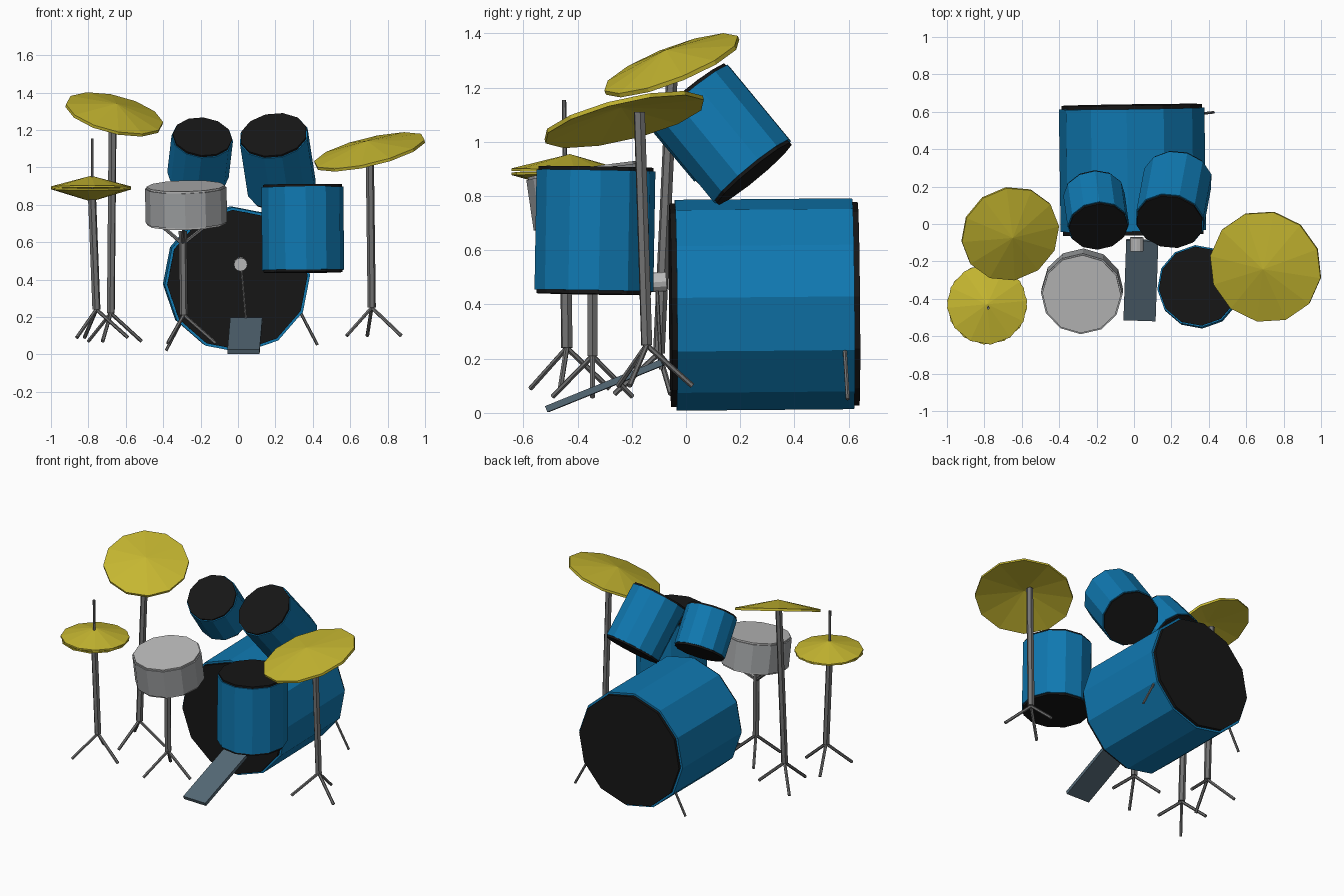
import bpy, bmesh
from math import sin, cos, radians
from mathutils import Vector, Matrix

if "Cube" in bpy.data.objects:
    bpy.data.objects.remove(bpy.data.objects["Cube"])


def material(name, rgb):
    m = bpy.data.materials.new(name)
    m.diffuse_color = (*rgb, 1)
    m.use_nodes = True
    m.node_tree.nodes["Principled BSDF"].inputs["Base Color"].default_value = m.diffuse_color
    return m


BLUE = material("blue_shell", (0.005, 0.19, 0.44))
BLACK = material("black_head", (0.008, 0.008, 0.008))
BRASS = material("brass", (0.56, 0.47, 0.03))
STEEL = material("steel", (0.17, 0.17, 0.17))
SLATE = material("slate", (0.09, 0.14, 0.18))
SILVER = material("silver", (0.36, 0.37, 0.38))
SKIN = material("skin", (0.5, 0.5, 0.5))


def finish(name, bm, mat, matrix=Matrix()):
    bmesh.ops.recalc_face_normals(bm, faces=bm.faces)
    me = bpy.data.meshes.new(name)
    bm.to_mesh(me)
    bm.free()
    me.materials.append(mat)
    ob = bpy.data.objects.new(name, me)
    ob.matrix_world = matrix
    bpy.context.collection.objects.link(ob)
    return ob


def aim(origin, direction, roll=0):
    q = Vector(direction).to_track_quat('Z', 'Y')
    return (Matrix.Translation(origin) @ q.to_matrix().to_4x4()
            @ Matrix.Rotation(radians(roll), 4, 'Z'))


def tube(name, a, b, r, mat, sides=12, roll=0):
    a, b = Vector(a), Vector(b)
    bm = bmesh.new()
    bmesh.ops.create_cone(bm, cap_ends=True, segments=sides, radius1=r,
                          radius2=r, depth=(b - a).length)
    return finish(name, bm, mat, aim((a + b) / 2, b - a, roll))


def drum(name, a, b, r, shell=BLUE, skin=BLACK, lip=0.02, roll=0):
    # shell with a slightly smaller head standing proud at each end
    a, b = Vector(a), Vector(b)
    d = (b - a).normalized() * lip
    tube(name + "_shell", a + d, b - d, r, shell, roll=roll)
    tube(name + "_head_a", a, a + d * 1.5, r * 0.965, skin, roll=roll)
    tube(name + "_head_b", b - d * 1.5, b, r * 0.965, skin, roll=roll)


def cymbal(name, centre, normal, r, height, thick=0.016, sides=12, roll=5):
    # thin conical shell
    bm = bmesh.new()
    top = bm.verts.new((0, 0, height))
    under = bm.verts.new((0, 0, height - thick))
    rims = [[bm.verts.new((r * cos(radians(360 * i / sides)),
                           r * sin(radians(360 * i / sides)), z))
             for i in range(sides)] for z in (0, -thick)]
    for i in range(sides):
        j = (i + 1) % sides
        bm.faces.new((top, rims[0][i], rims[0][j]))
        bm.faces.new((under, rims[1][j], rims[1][i]))
        bm.faces.new((rims[0][i], rims[1][i], rims[1][j], rims[0][j]))
    finish(name, bm, BRASS, aim(centre, normal, roll))


def stand(name, base, top, azimuth, reach=0.17, drop=0.15):
    # post with three splayed legs
    tube(name + "_post", base, top, 0.022, STEEL, 6)
    for k in range(3):
        t = radians(azimuth + 120 * k)
        foot = Vector(base) + Vector((reach * cos(t), reach * sin(t), -drop))
        tube(f"{name}_leg_{k + 1}", base, foot, 0.01, STEEL, 6)


# Bass drum with its two spurs
drum("bass_drum", (-0.003, -0.058, 0.397), (-0.013, 0.637, 0.403), 0.39, roll=-4)
tube("bass_spur_right", (0.32, 0.585, 0.25), (0.425, 0.597, 0.05), 0.008, STEEL, 6)
tube("bass_spur_left", (-0.29, 0.555, 0.2), (-0.385, 0.555, 0.02), 0.008, STEEL, 6)

# Rack toms and floor tom
drum("left_tom", (-0.19, -0.015, 1.165), (-0.215, 0.165, 0.95), 0.165, lip=0.012, roll=8)
drum("right_tom", (0.19, 0.01, 1.175), (0.235, 0.252, 0.882), 0.187, lip=0.012, roll=8)
drum("floor_tom", (0.348, -0.34, 0.438), (0.344, -0.332, 0.908), 0.22, lip=0.013, roll=8)

# Snare drum on its basket stand
drum("snare", (-0.275, -0.345, 0.695), (-0.28, -0.375, 0.9), 0.218,
     SILVER, SKIN, lip=0.01, roll=8)
stand("snare_stand", (-0.29, -0.345, 0.21), (-0.295, -0.345, 0.66), 0)
for k in range(3):
    t = radians(30 + 120 * k)
    tube(f"snare_basket_arm_{k + 1}", (-0.295, -0.345, 0.59),
         (-0.29 + 0.14 * cos(t), -0.345 + 0.14 * sin(t), 0.69), 0.01, STEEL, 6)

# Crash and ride cymbals
cymbal("left_crash", (-0.66, -0.055, 1.29), (0.245, -0.39, 1), 0.267, 0.055)
stand("left_crash_stand", (-0.68, -0.1, 0.22), (-0.67, -0.05, 1.29), 15)
cymbal("right_crash", (0.702, -0.23, 1.09), (-0.24, -0.24, 1), 0.306, 0.055)
stand("right_crash_stand", (0.715, -0.145, 0.25), (0.704, -0.172, 1.11), 98)

# Hi-hat pair with rod
cymbal("hihat_top", (-0.785, -0.43, 0.898), (0, 0.02, 1), 0.215, 0.057, 0.01)
cymbal("hihat_bottom", (-0.785, -0.43, 0.882), (0, 0.02, -1), 0.215, 0.065, 0.01)
stand("hihat_stand", (-0.757, -0.44, 0.24), (-0.78, -0.445, 0.83), 112)
tube("hihat_rod", (-0.78, -0.445, 0.82), (-0.78, -0.45, 1.155), 0.008, STEEL, 6)

# Kick pedal plate, beater rod and beater
bm = bmesh.new()
bmesh.ops.create_cube(bm, size=1)
finish("pedal_plate", bm, SLATE,
       Matrix.Translation((0.037, -0.3, 0.1)) @ Matrix.Rotation(radians(-2), 4, 'Z')
       @ Matrix.Rotation(radians(22), 4, 'X') @ Matrix.Diagonal((0.172, 0.46, 0.024, 1)))
tube("beater_rod", (0.045, -0.092, 0.16), (0.017, -0.108, 0.48), 0.007, STEEL, 6)
tube("beater", (0.014, -0.145, 0.48), (0.014, -0.072, 0.485), 0.036, SKIN)
